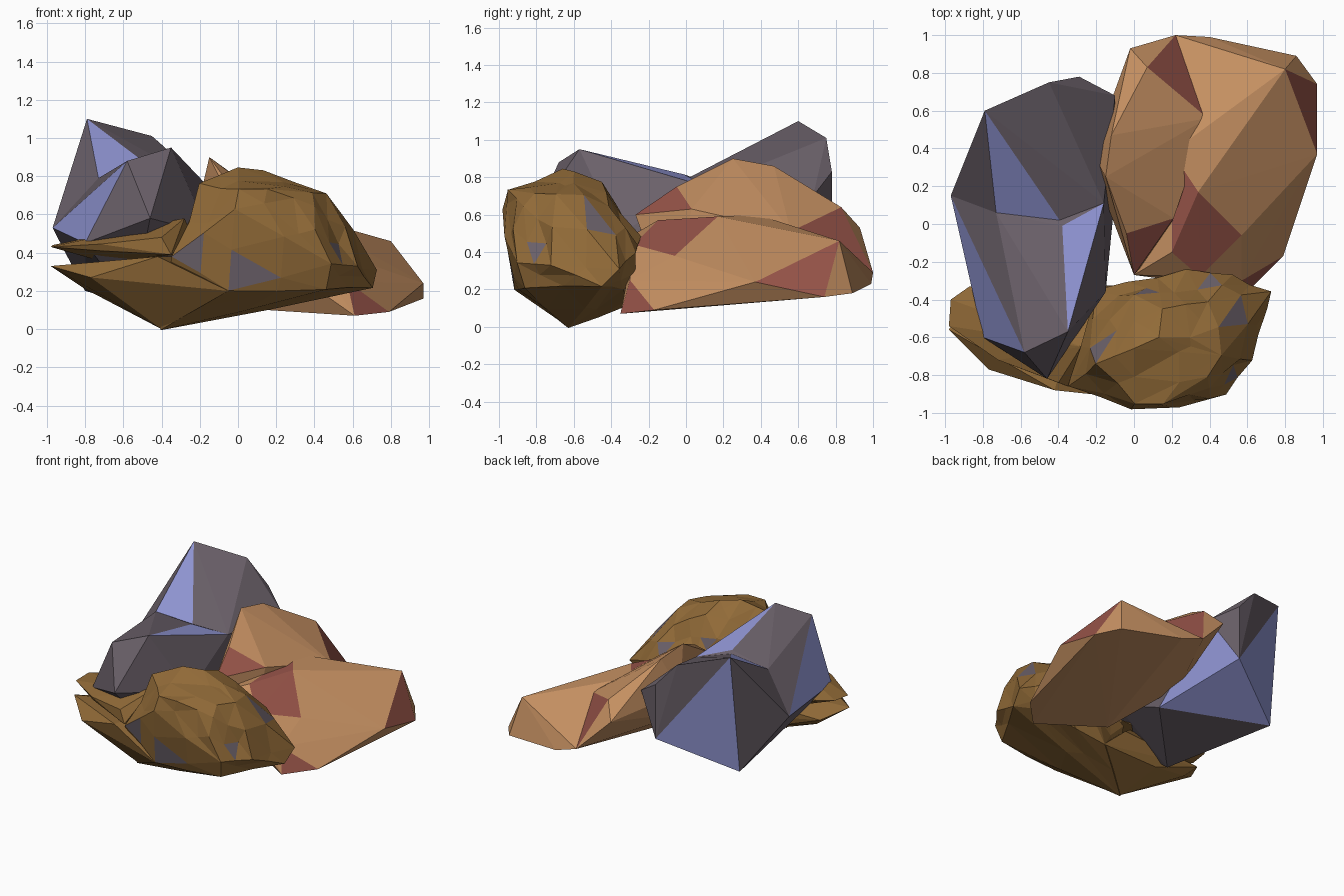
import bpy, bmesh, random
from mathutils import Vector

random.seed(4)


def srgb(r, g, b):
    def f(c):
        c /= 255
        return c / 12.92 if c < 0.04 else ((c + 0.055) / 1.055) ** 2.4
    return (f(r), f(g), f(b), 1)


def material(name, rgb):
    m = bpy.data.materials.new(name)
    m.diffuse_color = srgb(*rgb)
    return m


slate = material("slate grey", (107, 97, 106))
blue = material("periwinkle", (146, 151, 214))
tan = material("tan orange", (196, 143, 97))
rust = material("rust red", (150, 83, 72))
ochre = material("ochre brown", (146, 107, 56))


def rock(name, lobes, mats, accents, rough=0.0):
    """Join convex lobes into one faceted boulder (first lobe may be roughened);
    accent seeds recolour the nearest facet."""
    out = bmesh.new()
    for i, pts in enumerate(lobes):
        bm = bmesh.new()
        for p in pts:
            bm.verts.new(p)
        bmesh.ops.convex_hull(bm, input=bm.verts[:])
        loose = [v for v in bm.verts if not v.link_faces]
        bmesh.ops.delete(bm, geom=loose, context='VERTS')
        if rough and i == 0:
            old = set(bm.verts)
            long = [e for e in bm.edges if e.calc_length() > 0.22]
            bmesh.ops.subdivide_edges(bm, edges=long, cuts=1, use_grid_fill=True)
            bmesh.ops.triangulate(bm, faces=bm.faces[:])
            bm.normal_update()
            for v in bm.verts:
                if v not in old:
                    v.co += v.normal * random.uniform(-rough, rough * 0.5)
        bmesh.ops.recalc_face_normals(bm, faces=bm.faces[:])
        tmp = bpy.data.meshes.new("tmp")
        bm.to_mesh(tmp)
        bm.free()
        out.from_mesh(tmp)
        bpy.data.meshes.remove(tmp)
    for a in accents:
        a = Vector(a)
        f = min(out.faces, key=lambda f: (f.calc_center_median() - a).length)
        f.material_index = 1
    me = bpy.data.meshes.new(name)
    out.to_mesh(me)
    out.free()
    for m in mats:
        me.materials.append(m)
    ob = bpy.data.objects.new(name, me)
    bpy.context.collection.objects.link(ob)
    return ob


# Slate boulder: two peaks meeting in a valley
valley = [(-.73, .06, .79), (-.97, .15, .53), (-.16, .11, .75), (-.80, .50, .20)]
back_peak = valley + [(-.38, .0, .79), (-.79, .60, 1.10), (-.45, .75, 1.01),
                      (-.29, .78, .83), (-.29, .78, .42), (-.10, .68, .70),
                      (-.10, .15, .24), (-.55, -.30, .13)]
front_peak = valley + [(-.38, -.01, .815), (-.80, -.60, .45), (-.58, -.68, .88),
                       (-.35, -.57, .95), (-.46, -.82, .58), (-.15, -.36, .50),
                       (-.10, .15, .24), (-.55, -.30, .13)]
rock("slate_boulder", [back_peak, front_peak], [slate, blue],
     [(-.63, .22, .89), (-.29, -.16, .84), (-.78, -.38, .62), (-.63, .63, .57),
      (-.40, .48, .28), (-.16, .54, .45)])

# Tan boulder: high ridge and a long sloping shelf
ridge = [(-.15, .25, .90), (-.12, .47, .86), (.07, .83, .64), (-.02, .93, .53),
         (.22, 1.0, .29), (.39, .56, .51), (-.04, -.05, .75),
         (.21, .03, .63), (.0, -.27, .60), (-.22, .38, .60), (-.20, .25, .40),
         (.15, -.10, .10)]
shelf = [(.39, .56, .53), (.34, .17, .59), (.20, -.15, .57), (.57, -.06, .38),
         (.35, -.28, .44), (.80, .82, .46), (.97, .74, .16), (.97, .37, .24),
         (.86, .89, .18), (.40, .99, .23), (.22, 1.0, .29), (.79, -.17, .09),
         (.61, -.35, .07), (.57, -.30, .25), (.15, -.10, .10), (.0, -.27, .50),
         (-.20, .25, .40), (.20, .38, .60)]
rock("tan_boulder", [ridge, shelf], [tan, rust],
     [(.23, .80, .48), (.91, .64, .29), (.42, -.05, .47), (.30, -.09, .53),
      (.25, .13, .59), (.06, -.10, .66), (.65, -.25, .13)])

# Ochre boulder: rough body with two thin ledges on the left
body = [(-.02, -1.0, .63), (.0, -.97, .75), (.14, -.97, .66), (.30, -.92, .70),
        (.48, -.70, .73), (.30, -.60, .78), (.13, -.60, .82), (.0, -.66, .84),
        (-.20, -.74, .76), (-.25, -.65, .62), (.0, -.37, .66), (.15, -.44, .79),
        (.40, -.40, .66), (.12, -.26, .50), (.53, -.25, .40), (.28, -.25, .48),
        (.72, -.36, .31), (.70, -.45, .22), (.62, -.72, .33), (.50, -.92, .34),
        (.48, -.80, .58), (-.05, -.92, .20), (.46, -.86, .21), (-.40, -.63, .0),
        (.0, -.32, .12), (.50, -.32, .18), (-.35, -.86, .38), (-.20, -.35, .35)]
lower_ledge = [(-.98, -.56, .33), (-.77, -.77, .27), (-.87, -.36, .28),
               (-.40, -.63, .0), (-.80, -.42, .21), (-.42, -.88, .38),
               (-.30, -.40, .38), (-.05, -.92, .20), (-.20, -.33, .30),
               (-.50, -.36, .14), (.0, -.32, .12)]
upper_ledge = [(-.97, -.40, .44), (-.98, -.54, .43), (-.87, -.33, .44),
               (-.40, -.84, .48), (-.35, -.86, .39), (-.28, -.65, .58),
               (-.72, -.72, .445), (-.72, -.70, .41), (-.70, -.36, .35),
               (-.20, -.36, .40)]
rock("ochre_boulder", [body, lower_ledge, upper_ledge], [ochre, slate],
     [(.03, -.97, .40), (.02, -.95, .30), (.10, -.34, .65), (.40, -.32, .55),
      (.54, -.52, .57), (-.22, -.66, .68), (.54, -.82, .42), (-.30, -.86, .37)],
     rough=0.03)
